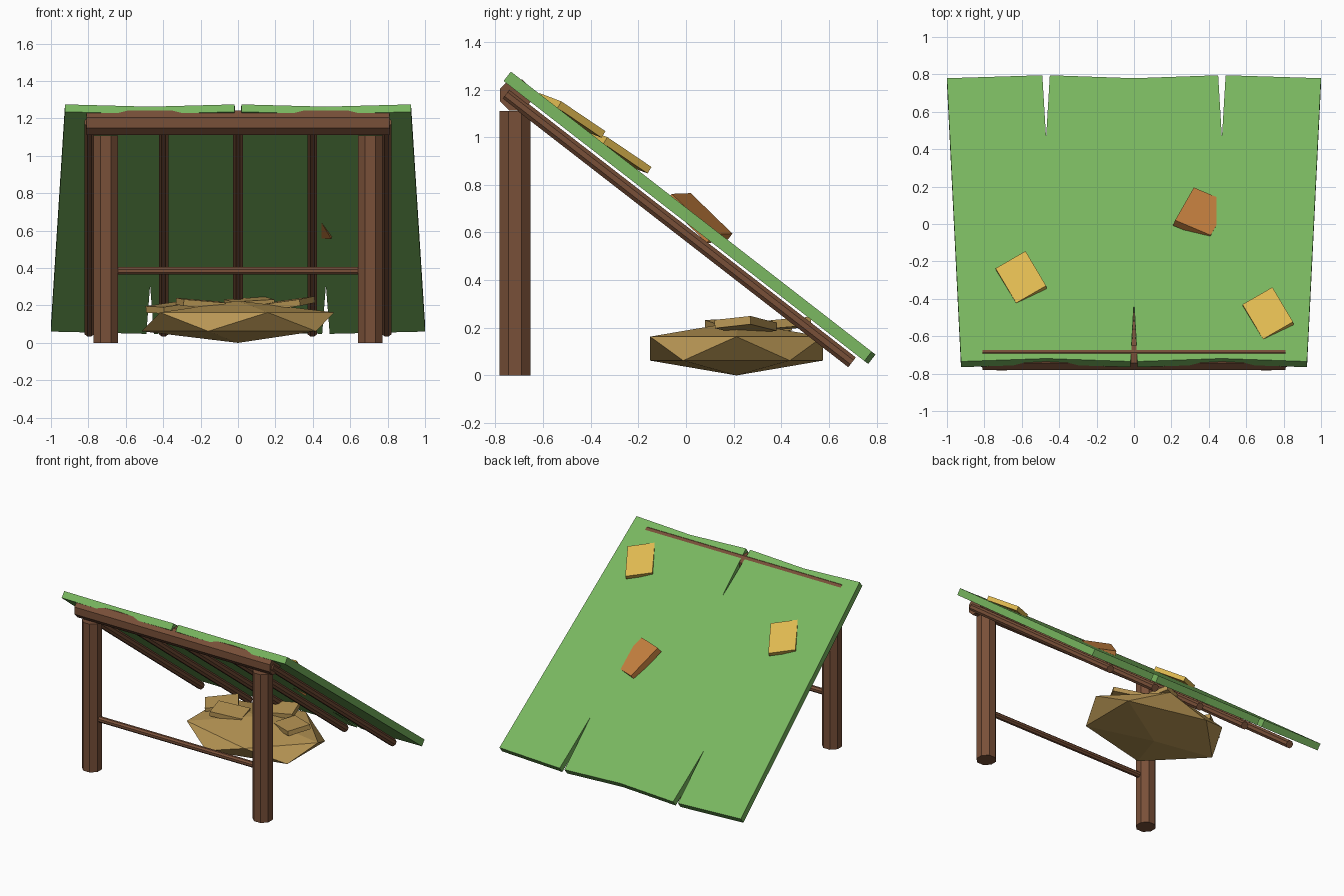
import bpy, bmesh, math
from mathutils import Matrix, Vector, Euler

cube = bpy.data.objects.get("Cube")
if cube:
    bpy.data.objects.remove(cube, do_unlink=True)


def material(name, rgb):
    m = bpy.data.materials.new(name)
    m.use_nodes = True
    color = (*rgb, 1)
    m.diffuse_color = color
    m.node_tree.nodes["Principled BSDF"].inputs["Base Color"].default_value = color
    return m


wood = material("brown wood", (0.19, 0.08, 0.04))
green = material("leaf green", (0.19, 0.47, 0.115))
yellow = material("yellow leaf", (0.73, 0.48, 0.08))
orange = material("orange leaf", (0.56, 0.216, 0.05))
straw = material("straw tan", (0.48, 0.305, 0.09))


def finish(name, bm, mat):
    bmesh.ops.recalc_face_normals(bm, faces=bm.faces)
    mesh = bpy.data.meshes.new(name)
    bm.to_mesh(mesh)
    bm.free()
    mesh.materials.append(mat)
    obj = bpy.data.objects.new(name, mesh)
    bpy.context.scene.collection.objects.link(obj)
    return obj


def pole(name, a, b, apothem):
    """Eight-sided pole between two points."""
    a, b = Vector(a), Vector(b)
    radius = apothem / math.cos(math.pi / 8)
    turn = (b - a).to_track_quat('Z', 'Y').to_matrix().to_4x4()
    spin = Matrix.Rotation(math.pi / 8, 4, 'Z')
    bm = bmesh.new()
    bmesh.ops.create_cone(bm, cap_ends=True, segments=8, radius1=radius, radius2=radius,
                          depth=(b - a).length,
                          matrix=Matrix.Translation((a + b) / 2) @ turn @ spin)
    return finish(name, bm, wood)


def slab(name, outline, thickness, mat):
    """Flat outline thickened downwards."""
    bm = bmesh.new()
    face = bm.faces.new([bm.verts.new(p) for p in outline])
    face.normal_update()
    normal = face.normal.copy()
    if normal.z < 0:
        normal.negate()
    new = bmesh.ops.extrude_face_region(bm, geom=[face], use_keep_orig=True)
    moved = [g for g in new["geom"] if isinstance(g, bmesh.types.BMVert)]
    bmesh.ops.translate(bm, verts=moved, vec=-normal * thickness)
    return finish(name, bm, mat)


def tile(name, corner, side_a, side_b, thickness, mat):
    c, a, b = Vector(corner), Vector(side_a), Vector(side_b)
    return slab(name, [c, c + a, c + a + b, c + b], thickness, mat)


# Frame: posts, top beam, cross rail and sloping rafters
for side, x in (("right", -0.707), ("left", 0.707)):
    pole(side + "_post", (x, -0.718, 0), (x, -0.718, 1.11), 0.065)
pole("top_beam", (-0.81, -0.715, 1.177), (0.81, -0.715, 1.177), 0.065)
pole("cross_rail", (-0.68, -0.718, 0.385), (0.68, -0.718, 0.385), 0.02)
for i in range(5):
    x = (i - 2) * 0.3975
    pole(f"rafter_{i + 1}", (x, -0.755, 1.18), (x, 0.697, 0.055), 0.026)

# Leaf roof: mirrored outline of distance along the slope, with torn notches
half = [(0.018, 0), (0.47, 0.02), (0.925, 0), (1, 1.917),
        (0.49, 1.937), (0.47, 1.512), (0.45, 1.937)]
outline = half + [(0, 1.917)] + [(-x, v) for x, v in reversed(half)] + [(0, 0.4)]
slab("leaf_roof", [(x, -0.735 + 0.79 * v, 1.275 - 0.613 * v) for x, v in outline],
     0.05, green)

# Loose leaves lying on the roof
for name, corner in (("left_leaf", (0.58, -0.43, 1.06)),
                     ("right_leaf", (-0.74, -0.237, 0.91))):
    tile(name, corner, (0.16, 0.092, -0.035), (0.11, -0.185, 0.125), 0.032, yellow)
tile("middle_leaf", (0.22, 0.02, 0.765), (0.1, 0.175, -0.17),
     (0.19, -0.08, -0.003), 0.047, orange)

# Bedding heap: squashed icosahedron
bm = bmesh.new()
bmesh.ops.create_icosphere(bm, subdivisions=1, radius=1)
bmesh.ops.scale(bm, vec=(0.576, 0.426, 0.1125), verts=bm.verts)
bmesh.ops.translate(bm, vec=(0, 0.212, 0.1125), verts=bm.verts)
finish("bedding_heap", bm, straw)

# Flat pieces scattered on the heap: place and tilt
pieces = [((-0.2, 0.19, 0.21), (0.05, 0.08, 0.25)),
          ((-0.35, 0.31, 0.19), (0.03, -0.12, 0.6)),
          ((0.27, 0.25, 0.21), (0.1, -0.12, -0.5)),
          ((0.06, 0.41, 0.215), (0.08, -0.06, 0.3))]
for i, (place, tilt) in enumerate(pieces):
    bm = bmesh.new()
    bmesh.ops.create_cube(bm, size=1, matrix=Matrix.Translation(place)
                          @ Euler(tilt).to_matrix().to_4x4()
                          @ Matrix.Diagonal((0.23, 0.17, 0.035, 1)))
    finish(f"bedding_piece_{i + 1}", bm, straw)
